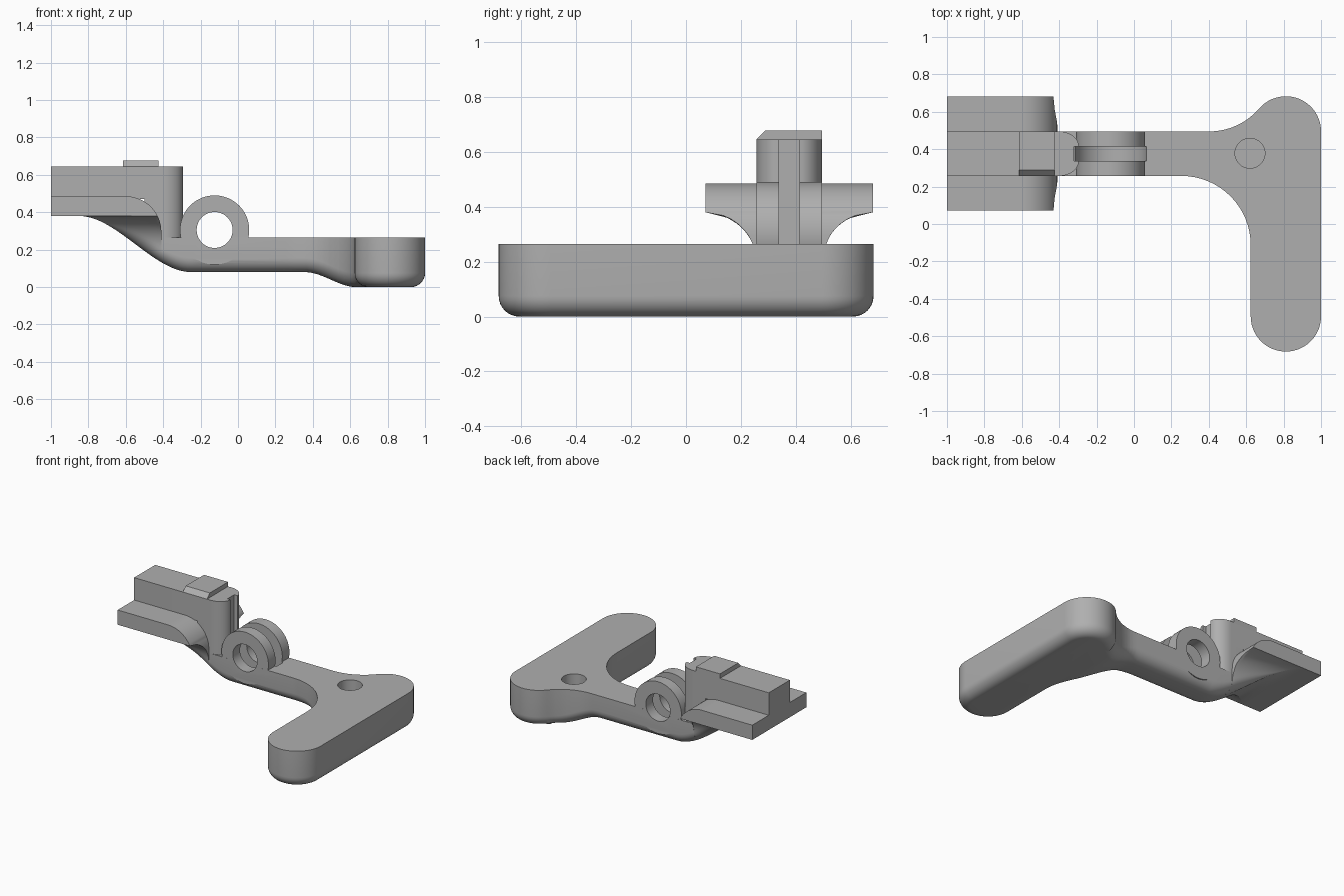
import bpy, bmesh, math
from mathutils import Vector

cube = bpy.data.objects.get("Cube")
if cube:
    bpy.data.objects.remove(cube)

grey = bpy.data.materials.new("plain_grey")
grey.use_nodes = True
grey.diffuse_color = (0.43, 0.43, 0.43, 1)
grey.node_tree.nodes["Principled BSDF"].inputs["Base Color"].default_value = grey.diffuse_color

MID, HALF = 0.376, 0.119            # arm centre line and half width in y
LO, HI = MID - HALF, MID + HALF
DECK, ROUND = 0.265, 0.075          # arm top height, lower edge radius
PIN = Vector((-0.125, MID, 0.305))  # hinge centre


def ease(a, b, x):
    t = min(max((x - a) / (b - a), 0), 1)
    return t * t * (3 - 2 * t)


def underside(x):
    """Height of the bottom surface along the length."""
    return 0.38 - 0.30 * ease(-0.85, -0.25, x) - 0.08 * ease(0.36, 0.63, x)


def arc(cx, cy, rx, ry, a, b, n=16):
    angles = [math.radians(a + (b - a) * i / n) for i in range(n + 1)]
    return [(cx + rx * math.cos(t), cy + ry * math.sin(t)) for t in angles]


def finish(bm, name):
    bmesh.ops.remove_doubles(bm, verts=bm.verts, dist=1e-5)
    bmesh.ops.recalc_face_normals(bm, faces=bm.faces)
    mesh = bpy.data.meshes.new(name)
    bm.to_mesh(mesh)
    bm.free()
    mesh.materials.append(grey)
    obj = bpy.data.objects.new(name, mesh)
    bpy.context.collection.objects.link(obj)
    return obj


def skin(bm, rows, cap=True):
    """Join equal closed loops of points into a solid."""
    loops = [[bm.verts.new(p) for p in row] for row in rows]
    n = len(loops[0])
    for a, b in zip(loops, loops[1:]):
        for i in range(n):
            j = (i + 1) % n
            bm.faces.new((a[i], a[j], b[j], b[i]))
    if cap:
        bm.faces.new(loops[0][::-1])
        bm.faces.new(loops[-1])


def prism(name, points, z0, z1):
    bm = bmesh.new()
    skin(bm, [[(x, y, z) for x, y in points] for z in (z0, z1)])
    return finish(bm, name)


def pin_disc(name, radius, half_width):
    bm = bmesh.new()
    ring = arc(PIN.x, PIN.z, radius, radius, 0, 360, 64)[:-1]
    skin(bm, [[(x, MID + s * half_width, z) for x, z in ring] for s in (-1, 1)])
    return finish(bm, name)


def boolean(obj, tool, operation):
    mod = obj.modifiers.new(operation.lower(), 'BOOLEAN')
    mod.operation, mod.solver, mod.object = operation, 'EXACT', tool
    bpy.context.view_layer.update()
    result = bpy.data.meshes.new_from_object(
        obj.evaluated_get(bpy.context.evaluated_depsgraph_get()))
    obj.modifiers.clear()
    obj.data = result
    bpy.data.objects.remove(tool)


# Arm and cross bar: plan outline with a rounded lower edge
R, CX, Y0 = 0.188, 0.812, -0.494
turn = math.degrees(math.atan2(0.353, 0.41))
outline = [(-0.6, LO)]
outline += arc(0.254, LO - 0.37, 0.37, 0.37, 90, 0)
outline += arc(CX, Y0, R, R, 180, 360, 28)
outline += arc(CX, HI, R, R, 0, 180 - turn, 22)
outline += arc(0.402, HI + 0.353, 0.353, 0.353, -turn, -90, 12)
outline += [(-0.6, HI)]


def inset(points, d):
    out = []
    for i, p in enumerate(points):
        a, b = Vector(points[i - 1]), Vector(points[(i + 1) % len(points)])
        c = Vector(p)
        t = (c - a).normalized() + (b - c).normalized()
        t.normalize()
        out.append((p[0] - t.y * d, p[1] + t.x * d))
    # the straight arm sides keep their own direction
    out[0] = (points[0][0], points[0][1] + d)
    out[-1] = (points[-1][0], points[-1][1] - d)
    return out


bm = bmesh.new()
rows = []
for k in range(9):
    t = math.pi / 2 * k / 8
    rows.append([(x, y, ROUND * (1 - math.cos(t)))
                 for x, y in inset(outline, ROUND * (1 - math.sin(t)))])
rows.append([(x, y, DECK) for x, y in outline])
skin(bm, rows)
cuts = [-0.41 + 0.02 * i for i in range(9)] + [0.36 + 0.03 * i for i in range(10)]
for i, x in enumerate(cuts):
    bmesh.ops.bisect_plane(bm, geom=bm.verts[:] + bm.edges[:] + bm.faces[:],
                           plane_co=(x, 0, 0), plane_no=(1, 0, 0), clear_inner=(i == 0))
bmesh.ops.holes_fill(bm, edges=[e for e in bm.edges if e.is_boundary], sides=0)
for v in bm.verts:
    if v.co.z < DECK - 0.01:
        v.co.z += underside(v.co.x)
arm = finish(bm, "arm_and_cross_bar")

# Hinge knuckles: disc joined to the arm, then slotted and bored
boolean(arm, pin_disc("knuckle", 0.185, HALF - 0.0004), 'UNION')
boolean(arm, pin_disc("slot_cutter", 0.195, 0.038), 'DIFFERENCE')
boolean(arm, pin_disc("bore_cutter", 0.096, 0.3), 'DIFFERENCE')

# Blind round pocket in the deck
pocket = arc(0.62, 0.378, 0.08, 0.08, 0, 360, 40)[:-1]
boolean(arm, prism("pocket_cutter", pocket, 0.155, 0.4), 'DIFFERENCE')


# Flared rail: wide slab that narrows down into the arm
def flare_half_width(z):
    if z >= 0.38:
        return 0.305
    return 0.305 - math.sqrt(max(0.186 ** 2 - max(z - 0.194, 0) ** 2, 0))


stations = [(-1, 0.485)] + [(-0.86 + 0.02 * i, 0.485) for i in range(13)]
stations += arc(-0.6, 0.295, 0.19, 0.19, 90, 0, 20) + [(-0.41, 0.26)]
bm = bmesh.new()
sections = []
for x, top in stations:
    bottom = underside(x)
    knee = max(bottom, min(0.38, top))
    radius = ROUND * ease(-0.75, -0.45, x)
    side = []
    for k in range(17):
        z = bottom + (knee - bottom) * (1 - math.cos(math.pi / 2 * k / 16))
        w = flare_half_width(z)
        if radius > 1e-4 and z - bottom < radius:
            q = 1 - (z - bottom) / radius
            w -= radius * (1 - math.sqrt(max(1 - q * q, 0)))
        side.append((w, z))
    side.append((flare_half_width(top), top))
    sections.append([(x, MID + w, z) for w, z in side] +
                    [(x, MID - w, z) for w, z in reversed(side)])
skin(bm, sections)
finish(bm, "flared_rail")


# Upper block with a rounded, grooved nose
def nose_plan(back):
    lower = arc(-0.4, LO + 0.081, 0.105, 0.081, -90, 0, 12) + [(-0.32, LO + 0.081)]
    upper = [(x, 2 * MID - y) for x, y in reversed(lower)]
    return [(back, LO)] + lower + upper + [(back, HI)]


prism("upper_block", nose_plan(-1), 0.47, 0.645)
prism("block_foot", nose_plan(-0.5), 0.255, 0.47)

# Latch tab with a chamfered front edge
bm = bmesh.new()
tab = [(LO, 0.64), (HI, 0.64), (HI, 0.677), (LO + 0.032, 0.677), (LO, 0.645)]
skin(bm, [[(x, y, z) for y, z in tab] for x in (-0.615, -0.425)])
finish(bm, "latch_tab")

# Smooth the curves, keep the edges crisp
bpy.ops.object.select_all(action='DESELECT')
for obj in bpy.context.collection.objects:
    if obj.type == 'MESH' and grey.name in obj.data.materials:
        obj.select_set(True)
        bpy.context.view_layer.objects.active = obj
bpy.ops.object.shade_smooth_by_angle(angle=math.radians(30))
